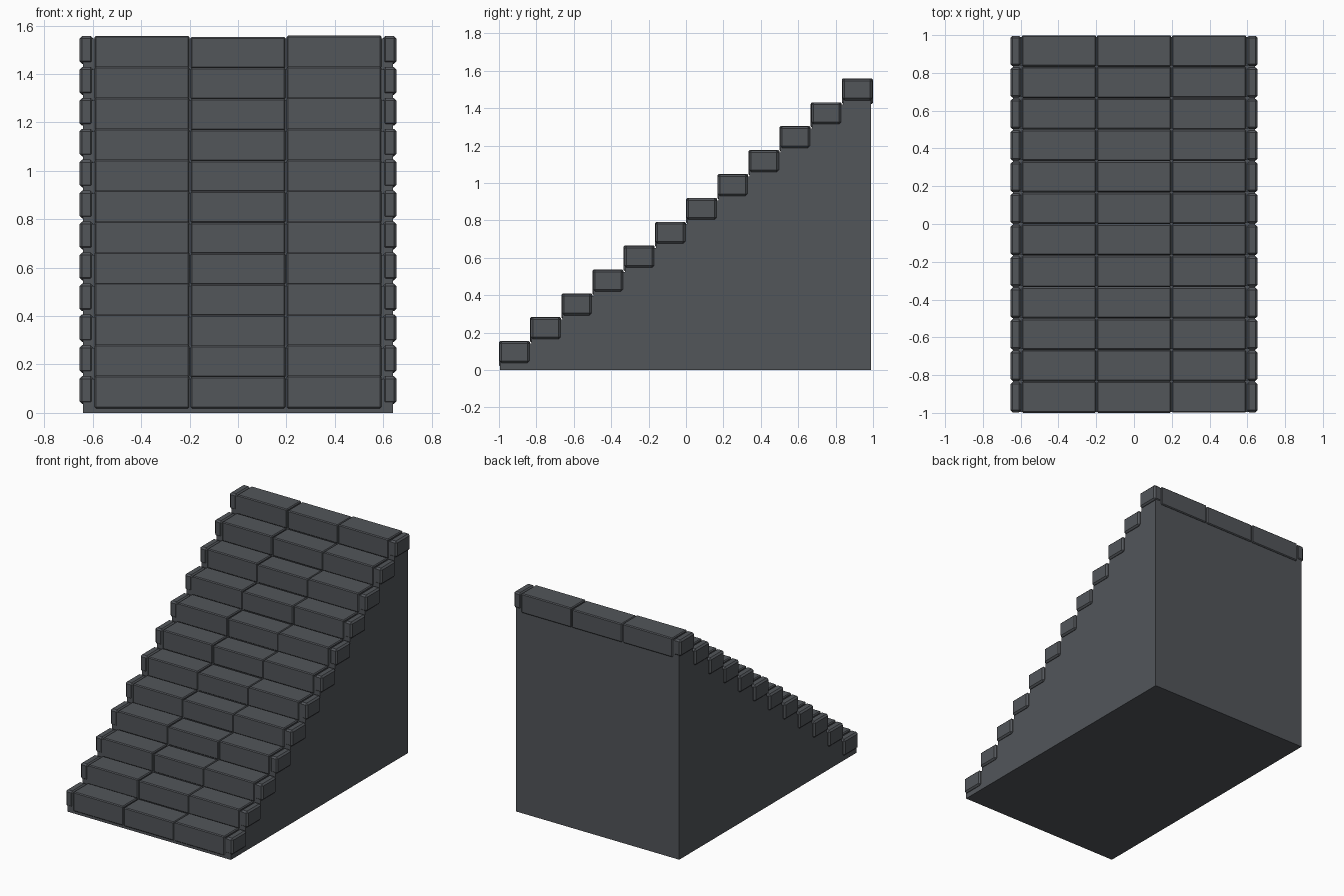
import bpy, bmesh, random

cube = bpy.data.objects.get("Cube")
if cube:
    bpy.data.objects.remove(cube, do_unlink=True)

random.seed(4)
STEPS = 12
TREAD = 2 / STEPS
FIRST_TOP = 0.155
RISE = (1.56 - FIRST_TOP) / (STEPS - 1)

stone = bpy.data.materials.new("dark grey stone")
colour = (0.085, 0.092, 0.102, 1)
stone.diffuse_color = colour
stone.use_nodes = True
shader = stone.node_tree.nodes["Principled BSDF"]
shader.inputs["Base Color"].default_value = colour
shader.inputs["Roughness"].default_value = 0.9


def make_object(name, bm):
    bmesh.ops.recalc_face_normals(bm, faces=bm.faces)
    mesh = bpy.data.meshes.new(name)
    bm.to_mesh(mesh)
    bm.free()
    mesh.materials.append(stone)
    obj = bpy.data.objects.new(name, mesh)
    bpy.context.collection.objects.link(obj)
    return obj


def block(name, low, high, bevel):
    """Chamfered stone block between two opposite corners."""
    bm = bmesh.new()
    bmesh.ops.create_cube(bm, size=1)
    for v in bm.verts:
        v.co = [high[i] if v.co[i] > 0 else low[i] for i in range(3)]
    bmesh.ops.bevel(bm, geom=bm.edges[:], offset=bevel, segments=1,
                    affect='EDGES', profile=0.5)
    return make_object(name, bm)


# Solid stepped body, set slightly behind the facing blocks
profile = [(0.99, 0), (-0.994, 0)]
for i in range(STEPS):
    y = -1 + i * TREAD + 0.006
    top = FIRST_TOP + i * RISE - 0.014
    profile.append((y, profile[-1][1] if i else top))
    if i:
        profile.append((y, top))
profile.append((0.99, profile[-1][1]))
bm = bmesh.new()
side = bm.faces.new([bm.verts.new((-0.64, y, z)) for y, z in profile])
extruded = bmesh.ops.extrude_face_region(bm, geom=[side])["geom"]
bmesh.ops.translate(bm, vec=(1.28, 0, 0),
                    verts=[g for g in extruded if isinstance(g, bmesh.types.BMVert)])
make_object("stair_body", bm)

# Three facing blocks and two end caps per step
for i in range(STEPS):
    front = -1 + i * TREAD
    back = front + TREAD
    top = FIRST_TOP + i * RISE
    for name, x, drop in (("right", -0.397, 0), ("middle", 0, 0.005), ("left", 0.397, 0)):
        wobble = random.uniform(0, 0.002)
        block(f"{name}_block_{i + 1}",
              (x - 0.196, front + wobble, top - 0.137),
              (x + 0.196, back - 0.001, top - drop - wobble), 0.006)
    for name, s in (("right", -1), ("left", 1)):
        xs = sorted((s * 0.598, s * 0.655))
        block(f"{name}_end_cap_{i + 1}",
              (xs[0], front + 0.003, top - 0.118),
              (xs[1], back - 0.004, top - 0.003), 0.011)
